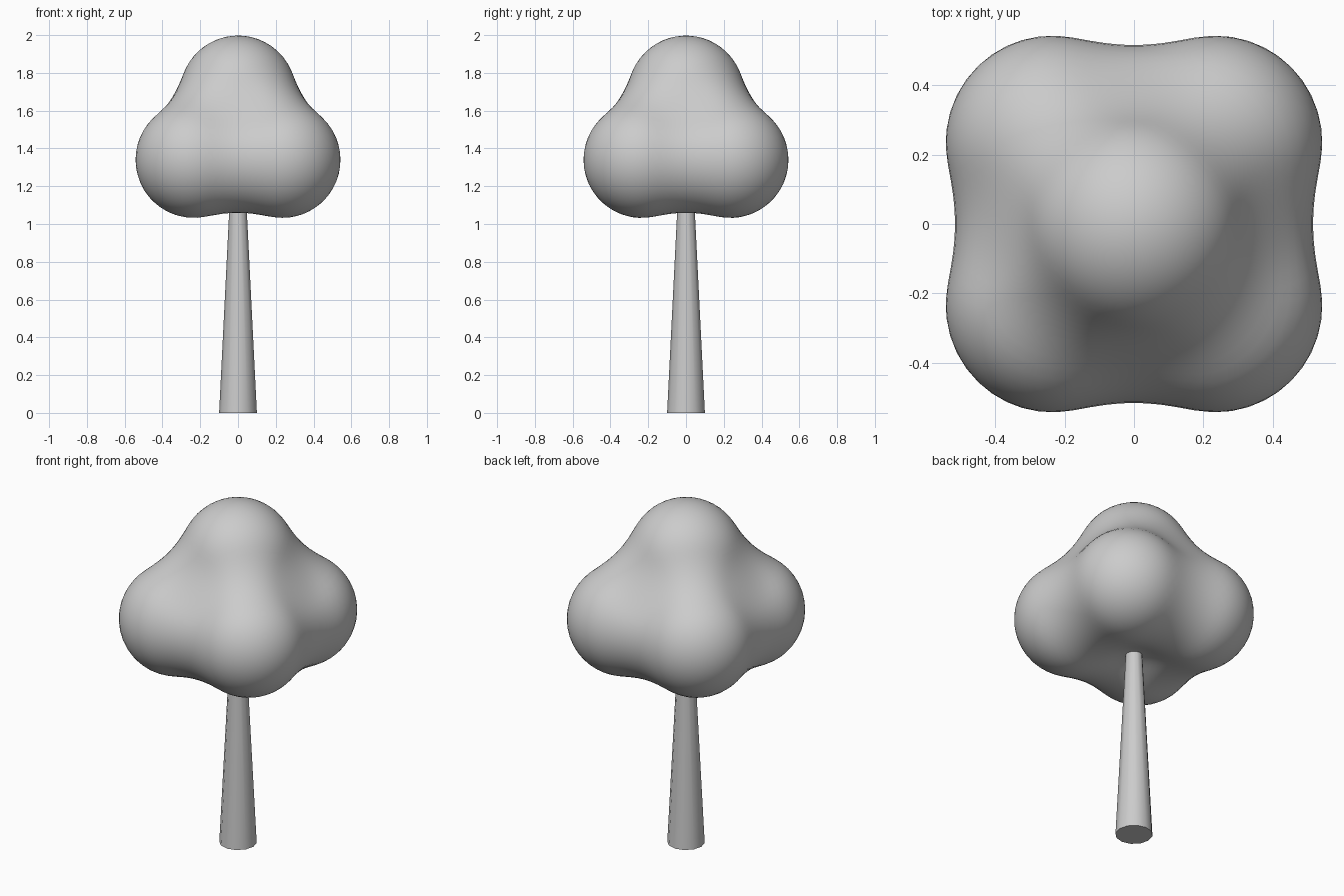
import bpy, bmesh
from mathutils import Vector

if "Cube" in bpy.data.objects:
    bpy.data.objects.remove(bpy.data.objects["Cube"])

# Foliage blobs: one on top, four around, blended like metaballs
C, R, LEVEL = 0.235, 0.535, 0.3
blobs = [Vector((sx * C, sy * C, 1.34)) for sx in (-1, 1) for sy in (-1, 1)]
blobs.append(Vector((0, 0, 1.69)))
centre = Vector((0, 0, 1.42))


def field(p):
    return sum(max(0.0, 1 - (p - b).length_squared / R ** 2) ** 3 for b in blobs)


def surface_point(direction):
    near, far = 0.0, 1.2
    for _ in range(22):
        mid = (near + far) / 2
        if field(centre + direction * mid) > LEVEL:
            near = mid
        else:
            far = mid
    return centre + direction * near


def finish(name, bm, smooth_angle):
    mesh = bpy.data.meshes.new(name)
    bm.to_mesh(mesh)
    bm.free()
    ob = bpy.data.objects.new(name, mesh)
    bpy.context.collection.objects.link(ob)
    bpy.ops.object.select_all(action='DESELECT')
    ob.select_set(True)
    bpy.context.view_layer.objects.active = ob
    bpy.ops.object.shade_smooth_by_angle(angle=smooth_angle)
    return ob


# Crown: sphere pushed out onto the blended surface
bm = bmesh.new()
bmesh.ops.create_icosphere(bm, subdivisions=5, radius=1)
for v in bm.verts:
    v.co = surface_point(v.co.normalized())
finish("crown", bm, 1.2)

# Trunk: tapered column reaching into the crown
bm = bmesh.new()
bmesh.ops.create_cone(bm, cap_ends=True, segments=12,
                      radius1=0.1, radius2=0.035, depth=1.3)
bmesh.ops.translate(bm, verts=bm.verts, vec=(0, 0, 0.65))
finish("trunk", bm, 0.9)
